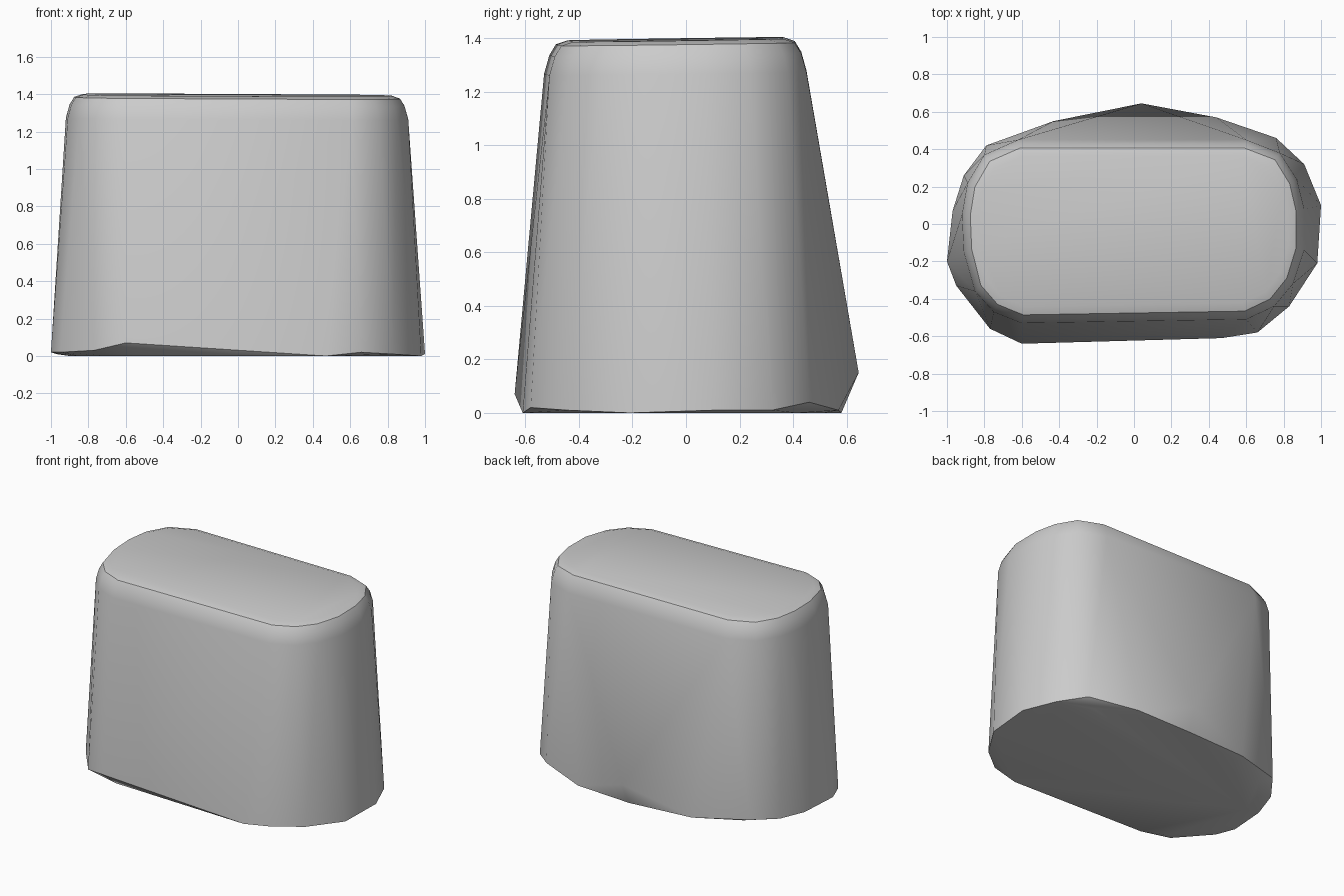
import bpy
import bmesh
import math
from mathutils import Vector

default_cube = bpy.data.objects.get("Cube")
if default_cube:
    bpy.data.objects.remove(default_cube, do_unlink=True)


def make_material(name, colour):
    """Plain flat colour for both the viewport and the render."""
    material = bpy.data.materials.new(name)
    material.use_nodes = True
    material.diffuse_color = colour
    shader = material.node_tree.nodes["Principled BSDF"]
    shader.inputs["Base Color"].default_value = colour
    shader.inputs["Roughness"].default_value = 0.8
    return material


# Widest outline near the ground, each point with its own small lift
base_outline = [
    (-1, -.2, .02), (-.95, -.33, .02), (-.77, -.56, .03), (-.6, -.64, .07),
    (.47, -.61, 0), (.66, -.58, .02), (.83, -.44, .01), (.98, -.21, 0),
    (1, .1, .01), (.91, .32, .01), (.76, .46, .04), (.44, .57, .01),
    (.04, .645, .15), (-.43, .55, .01), (-.79, .42, .04), (-.91, .26, .02),
    (-.97, .07, .01),
]

# Rounded outline just below the top edge
shoulder_outline = [
    (-.92, .05), (-.91, -.15), (-.85, -.36), (-.75, -.47), (-.6, -.53),
    (.6, -.51), (.75, -.44), (.85, -.32), (.91, -.14),
    (.91, .08), (.87, .24), (.78, .38), (.6, .45),
    (-.62, .45), (-.8, .37), (-.89, .22),
]

# Inset and height of every ring that rounds over the top edge
top_rings = [(0, 1.27), (.02, 1.34), (.045, 1.38), (.09, 1.395)]


def top_tilt(x, y):
    """The top leans up a little toward the back right."""
    return .012 * y - .005 * x


def inset_point(x, y, amount):
    """Move an outline point inward by about the same distance all round."""
    core = Vector((max(-.5, min(.5, x)), 0))
    point = Vector((x, y))
    return point + (core - point).normalized() * amount


# Block body: a convex skin over the stacked outlines
mesh = bpy.data.meshes.new("block_body")
body = bpy.data.objects.new("block_body", mesh)
bpy.context.collection.objects.link(body)

bm = bmesh.new()
for x, y, z in base_outline:
    bm.verts.new((x, y, z))
    if z > 0:
        bm.verts.new((x * .9, y * .9, 0))
for inset, height in top_rings:
    for x, y in shoulder_outline:
        point = inset_point(x, y, inset)
        bm.verts.new((point.x, point.y, height + top_tilt(x, y)))

hull = bmesh.ops.convex_hull(bm, input=bm.verts)
unused = {item for key in ("geom_interior", "geom_unused") for item in hull[key]
          if isinstance(item, bmesh.types.BMVert)}
bmesh.ops.delete(bm, geom=list(unused), context="VERTS")
bmesh.ops.recalc_face_normals(bm, faces=bm.faces)
bm.to_mesh(mesh)
bm.free()

# Single grey finish, smooth sides and a crisp underside
mesh.materials.append(make_material("light grey", (.6, .6, .6, 1)))
bpy.context.view_layer.objects.active = body
body.select_set(True)
bpy.ops.object.shade_smooth_by_angle(angle=math.radians(35))
